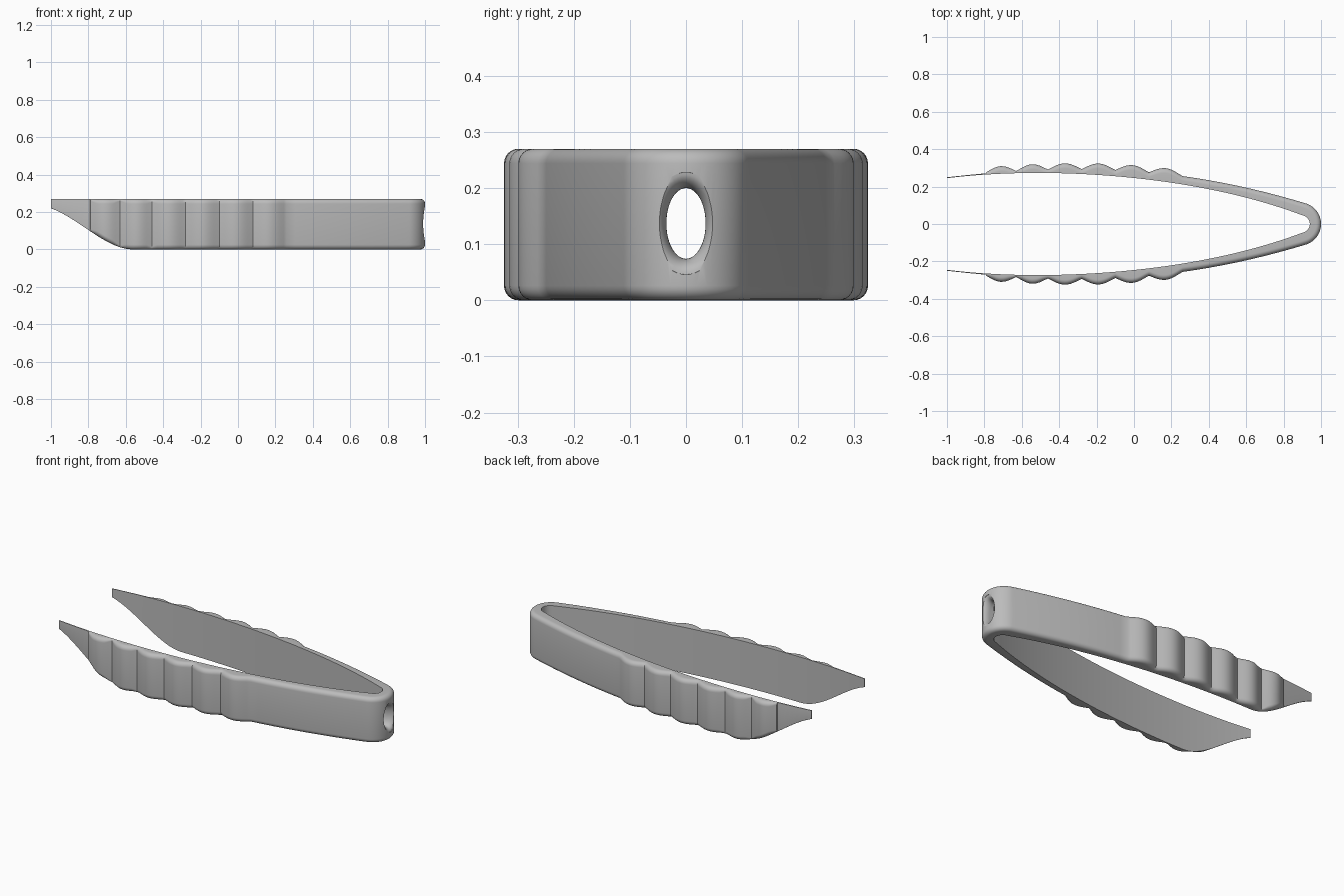
import bpy, bmesh, math

if "Cube" in bpy.data.objects:
    bpy.data.objects.remove(bpy.data.objects["Cube"])

HEIGHT = 0.27
GRIPS = [-0.79, -0.63, -0.46, -0.28, -0.10, 0.08, 0.26]
INNER = [(-1, 0.245), (-0.5, 0.273), (0, 0.246), (0.5, 0.165), (0.905, 0.045)]
OUTER = [(-1, 0.25), (-0.6, 0.285), (-0.1, 0.289), (0.4, 0.234), (0.915, 0.111)]


def material(name, rgb):
    m = bpy.data.materials.new(name)
    m.use_nodes = True
    m.diffuse_color = (*rgb, 1)
    m.node_tree.nodes["Principled BSDF"].inputs["Base Color"].default_value = (*rgb, 1)
    return m


def smooth_curve(points, x):
    """Polynomial passing through the points."""
    total = 0
    for i, (xi, yi) in enumerate(points):
        for j, (xj, _) in enumerate(points):
            if i != j:
                yi *= (x - xj) / (xi - xj)
        total += yi
    return total


def outer_y(x):
    y = smooth_curve(OUTER, x)
    for a, b in zip(GRIPS, GRIPS[1:]):
        if a < x < b:
            y += 0.031 * math.sin(math.pi * (x - a) / (b - a)) ** 1.1
    return y + (0.006 if -0.79 < x < -0.7 else 0) * (-0.7 - x) / 0.09


def bottom_z(x):
    t = min(1, max(0, (x + 1.08) / 0.52))
    return 0.235 * (1 - t * t * (3 - 2 * t))


# Stations along one arm, then round the bend: (inner xy, outer xy)
xs = [-1 + 0.03 * i for i in range(7)] + [-0.791, -0.789]
for a, b in zip(GRIPS, GRIPS[1:]):
    xs += [a + (b - a) * i / 12 for i in range(1, 13)]
xs += [0.26 + 0.64 * i / 14 for i in range(1, 15)]
half = [((x, smooth_curve(INNER, x)), (x, outer_y(x))) for x in xs]
for i in range(17):
    a = math.radians(75 * (1 - i / 16))
    half.append(((0.893 + 0.047 * math.cos(a), 0.047 * math.sin(a)),
                 (0.885 + 0.115 * math.cos(a), 0.115 * math.sin(a))))
stations = half + [((i[0], -i[1]), (o[0], -o[1])) for i, o in reversed(half[:-1])]


def section(inner, outer):
    """Flat inner wall, outer wall with rounded top and bottom edges."""
    low = bottom_z(outer[0])
    thick = math.dist(inner, outer)
    r = min(0.026, thick * 0.85) if outer[0] > -0.79 else 0.001
    loop = [(0, low), (0, HEIGHT)]
    for k in range(7):
        a = math.radians(90 - 15 * k)
        loop.append((thick - r + r * math.cos(a), HEIGHT - r + r * math.sin(a)))
    for k in range(7):
        a = math.radians(-15 * k)
        loop.append((thick - r + r * math.cos(a), low + r + r * math.sin(a)))
    return [(inner[0] + (outer[0] - inner[0]) * d / thick,
             inner[1] + (outer[1] - inner[1]) * d / thick, z) for d, z in loop]


def loft(name, rings, mat):
    bm = bmesh.new()
    loops = [[bm.verts.new(p) for p in ring] for ring in rings]
    n = len(loops[0])
    for p, q in zip(loops, loops[1:]):
        for i in range(n):
            bm.faces.new((p[i], p[(i + 1) % n], q[(i + 1) % n], q[i]))
    bm.faces.new(loops[0])
    bm.faces.new(loops[-1])
    bmesh.ops.recalc_face_normals(bm, faces=bm.faces)
    me = bpy.data.meshes.new(name)
    bm.to_mesh(me)
    bm.free()
    me.materials.append(mat)
    ob = bpy.data.objects.new(name, me)
    bpy.context.collection.objects.link(ob)
    return ob


steel = material("grey", (0.5, 0.5, 0.5))
body = loft("tweezers_body", [section(i, o) for i, o in stations], steel)

# Oval hole through the bend, with a flared outer rim
flare = [(0.9, 0)] + [(0.955 + 0.042 * math.sin(a), 0.028 * (1 - math.cos(a)))
                      for a in [math.radians(10 * k) for k in range(10)]] + [(1.05, 0.03)]
rings = [[(x, (0.035 + g) * math.cos(t), 0.137 + (0.063 + g) * math.sin(t))
          for t in [math.tau * k / 48 for k in range(48)]] for x, g in flare]
cutter = loft("hole_cutter", rings, steel)
cutter.hide_render = True

cut = body.modifiers.new("hole", "BOOLEAN")
cut.operation = "DIFFERENCE"
cut.solver = "EXACT"
cut.object = cutter
bpy.ops.object.select_all(action="DESELECT")
bpy.context.view_layer.objects.active = body
body.select_set(True)
bpy.ops.object.modifier_apply(modifier="hole")
bpy.data.objects.remove(cutter)
bpy.ops.object.shade_smooth_by_angle(angle=math.radians(35))
